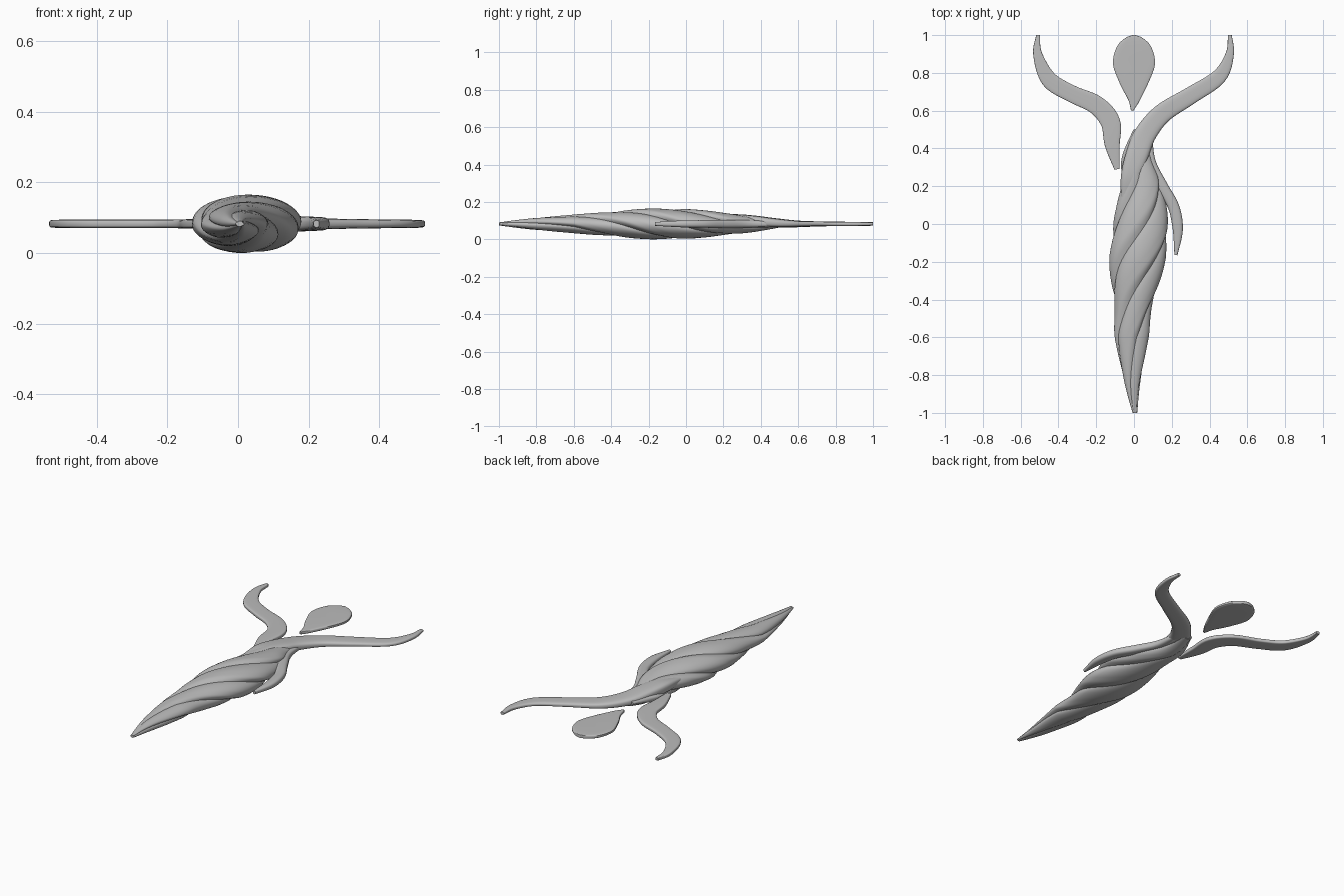
import bpy
import bmesh
import math
from mathutils import Vector

default_cube = bpy.data.objects.get("Cube")
if default_cube:
    bpy.data.objects.remove(default_cube, do_unlink=True)

MID = 0.083  # height of the central plane

grey = bpy.data.materials.new("plain_grey")
grey.use_nodes = True
grey.diffuse_color = (0.5, 0.5, 0.5, 1)
grey.node_tree.nodes["Principled BSDF"].inputs["Base Color"].default_value = grey.diffuse_color


def smooth_path(keys, steps):
    """Catmull-Rom interpolation through tuples of any length."""
    keys = [Vector(k) for k in keys]
    padded = [keys[0] * 2 - keys[1]] + keys + [keys[-1] * 2 - keys[-2]]
    samples = []
    for a, b, c, d in zip(padded, padded[1:], padded[2:], padded[3:]):
        for s in range(steps):
            t = s / steps
            samples.append((b * 2 + (c - a) * t + (a * 2 - b * 5 + c * 4 - d) * t * t
                            + (b * 3 - a - c * 3 + d) * t ** 3) / 2)
    return samples + [keys[-1]]


def section(sides, power):
    """Unit cross-section, from round (power one) towards boxy (small power)."""
    points = []
    for i in range(sides):
        angle = math.tau * (i + 0.5) / sides
        c, s = math.cos(angle), math.sin(angle)
        points.append((math.copysign(abs(c) ** power, c), math.copysign(abs(s) ** power, s)))
    return points


def loft(name, rings, sharp):
    """Skin a list of equal rings, cap both ends and shade the result."""
    bm = bmesh.new()
    loops = [[bm.verts.new(p) for p in ring] for ring in rings]
    count = len(loops[0])
    for low, high in zip(loops, loops[1:]):
        for i in range(count):
            j = (i + 1) % count
            bm.faces.new((low[i], low[j], high[j], high[i]))
    bm.faces.new(loops[0])
    bm.faces.new(loops[-1])
    bmesh.ops.recalc_face_normals(bm, faces=bm.faces)
    mesh = bpy.data.meshes.new(name)
    bm.to_mesh(mesh)
    bm.free()
    mesh.materials.append(grey)
    obj = bpy.data.objects.new(name, mesh)
    bpy.context.collection.objects.link(obj)
    bpy.ops.object.select_all(action="DESELECT")
    obj.select_set(True)
    bpy.context.view_layer.objects.active = obj
    bpy.ops.object.shade_smooth_by_angle(angle=math.radians(sharp))


def ribbon(name, keys, power):
    """Sweep a flat section along keys of x, y, rise, half width, half height."""
    path = smooth_path(keys, 6)
    shape = section(20, power)
    rings = []
    for i, (x, y, rise, width, height) in enumerate(path):
        before, after = path[max(i - 1, 0)], path[min(i + 1, len(path) - 1)]
        along = Vector((after[0] - before[0], after[1] - before[1])).normalized()
        rings.append([(x - along.y * u * width, y + along.x * u * width, MID + rise + v * height)
                      for u, v in shape])
    loft(name, rings, 40)


# Body envelope: y, centre x, half width, half height
envelope = smooth_path([
    (-1, .005, .012, .008), (-.9, -.005, .032, .022), (-.8, -.01, .052, .034),
    (-.6, -.012, .09, .05), (-.45, -.005, .1, .062), (-.2, .017, .148, .082),
    (0, .035, .146, .08), (.2, .04, .112, .062), (.35, .015, .08, .045),
    (.5, .04, .045, .02)], 10)


# Four strands wound around each other, with the twist easing towards the tip
def twist(y):
    eased = max(y, -.6) + min(y + .6, 0) / 2
    return math.pi / 2 + (-.2 - eased) * math.tau / 1.25


STRANDS, LEAN = 4, 0.3
for n in range(STRANDS):
    rings = []
    for y, cx, rx, rz in envelope:
        angle = twist(y) + math.tau * n / STRANDS
        ring = []
        for u, v in section(24, .9):
            # lean each section so that one strand overlaps the next
            radial = .5 + .5 * u * math.cos(LEAN) - .6 * v * math.sin(LEAN)
            across = .5 * u * math.sin(LEAN) + .6 * v * math.cos(LEAN)
            px = radial * math.cos(angle) - across * math.sin(angle)
            pz = radial * math.sin(angle) + across * math.cos(angle)
            # keep the strand within the envelope
            fit = 1 / max(1, math.hypot(px, pz))
            ring.append((cx + px * rx * fit, y, MID + pz * rz * fit))
        rings.append(ring)
    loft("body_strand_%d" % (n + 1), rings, 50)

# Left arm, running over the shoulder into the body
ribbon("left_arm", [
    (.508, 1, 0, .01, .008), (.507, .9, 0, .022, .011), (.45, .78, 0, .04, .012),
    (.3, .68, 0, .046, .014), (.15, .585, 0, .052, .018), (.06, .475, .006, .058, .024),
    (.015, .36, .015, .06, .03), (-.02, .25, .022, .05, .03), (-.04, .14, .02, .03, .02)], .6)

# Right arm, a flat piece that ends beside the body
ribbon("right_arm", [
    (-.508, 1, 0, .01, .008), (-.51, .9, 0, .024, .011), (-.45, .765, 0, .043, .012),
    (-.33, .69, 0, .045, .012), (-.2, .63, 0, .05, .012), (-.125, .54, 0, .052, .013),
    (-.115, .42, 0, .04, .013), (-.09, .29, 0, .014, .01)], .4)

# Loose side ribbon trailing from under the left arm
ribbon("side_ribbon", [
    (.075, .48, 0, .02, .014), (.085, .33, 0, .03, .02), (.15, .2, 0, .03, .022),
    (.21, .09, 0, .03, .02), (.232, -.03, 0, .027, .018), (.222, -.165, 0, .008, .01)], .7)

# Teardrop head, floating between the arms
ribbon("head", [
    (-.01, .6, 0, .006, .008), (0, .66, 0, .033, .01), (0, .75, 0, .078, .011),
    (0, .85, 0, .112, .011), (0, .94, 0, .09, .011), (0, .985, 0, .045, .01),
    (0, 1, 0, .008, .009)], .35)
